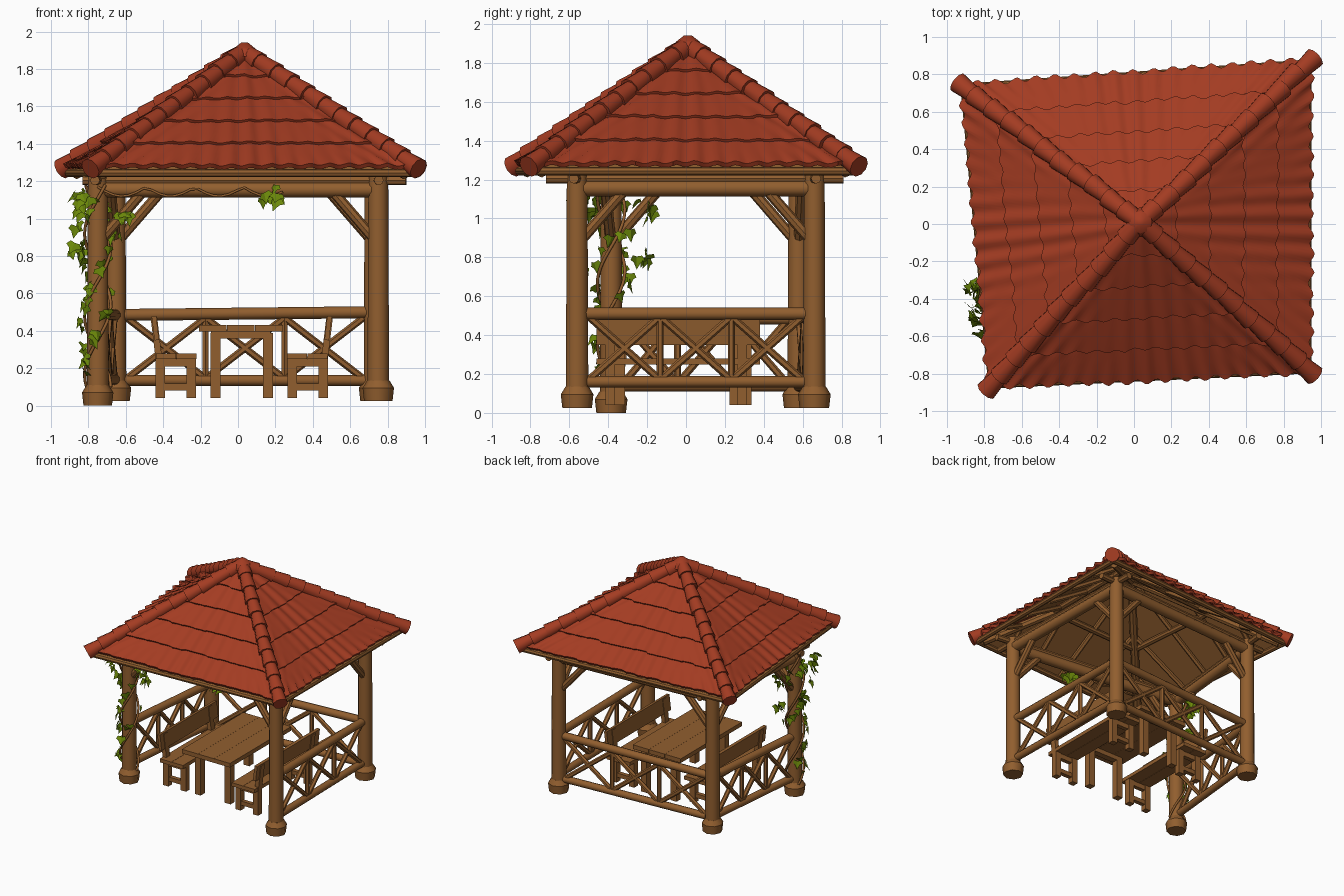
import bpy, bmesh, math, random
from mathutils import Vector as V, Matrix

if "Cube" in bpy.data.objects:
    bpy.data.objects.remove(bpy.data.objects["Cube"])
random.seed(4)

def material(name, col):
    m = bpy.data.materials.new(name)
    m.diffuse_color = (*col, 1)
    m.use_nodes = True
    m.node_tree.nodes["Principled BSDF"].inputs["Base Color"].default_value = m.diffuse_color
    return m
WOOD = material("brown wood", (0.285, 0.113, 0.028))
TILE = material("red clay tile", (0.37, 0.045, 0.016))
LEAF = material("leaf green", (0.15, 0.25, 0.003))

def finish(bm, name, mat, angle=40, normals=True):
    if normals:
        bmesh.ops.recalc_face_normals(bm, faces=bm.faces)
    me = bpy.data.meshes.new(name)
    bm.to_mesh(me)
    bm.free()
    me.materials.append(mat)
    for p in me.polygons:
        p.use_smooth = True
    me.set_sharp_from_angle(angle=math.radians(angle))
    ob = bpy.data.objects.new(name, me)
    bpy.context.collection.objects.link(ob)
    return ob

def pole(bm, a, b, r1, r2=None, sides=10):
    a, b = V(a), V(b)
    d = b - a
    M = Matrix.Translation((a + b) / 2) @ d.to_track_quat('Z', 'Y').to_matrix().to_4x4()
    bmesh.ops.create_cone(bm, cap_ends=True, segments=sides, radius1=r1,
                          radius2=r1 if r2 is None else r2, depth=d.length, matrix=M)

def box(bm, c, size, tilt=0):
    M = Matrix.Translation(c) @ Matrix.Rotation(tilt, 4, 'Y') @ Matrix.Diagonal((*size, 1))
    bmesh.ops.create_cube(bm, size=1, matrix=M)

def at(p, z):
    return V((p[0], p[1], z))

FL, FR, BR, BL = (-.75, -.385), (.75, -.56), (.73, .66), (-.655, .58)
posts = [FL, FR, BR, BL]
names = ["front_left", "front_right", "back_right", "back_left"]

# posts with swollen feet
for p, n in zip(posts, names):
    z0 = 0 if p is FL else .025
    bm = bmesh.new()
    pole(bm, at(p, z0 + .05), at(p, 1.23), .058, .053, 12)
    pole(bm, at(p, z0), at(p, z0 + .07), .076, .084, 8)
    pole(bm, at(p, z0 + .07), at(p, z0 + .11), .084, .06, 8)
    finish(bm, n + "_post", WOOD, 60)

# top beams and corner braces
for i in range(4):
    a, b = posts[i], posts[(i + 1) % 4]
    d = (at(b, 0) - at(a, 0)).normalized()
    bm = bmesh.new()
    pole(bm, at(a, 1.155), at(b, 1.155), .042)
    pole(bm, at(a, 1.205) - d * (.08 if i == 0 else .16), at(b, 1.205) + d * .15, .026, sides=8)
    for p, s in ((a, 1), (b, -1)):
        pole(bm, at(p, .90) + d * s * .03, at(p, 1.13) + d * s * .23, .028, sides=8)
    finish(bm, "top_beam_and_braces_%d" % i, WOOD)

# railings on right, back and left, three crossed panels each
for a, b, n, za, zb, low in ((FR, BR, "right", .51, .51, .16), (BR, BL, "back", .50, .485, .135),
                             (BL, FL, "left", .485, .49, .14)):
    bm = bmesh.new()
    pole(bm, at(a, za), at(b, zb), .032)
    pole(bm, at(a, low), at(b, low), .029)
    A, B = at(a, 0), at(b, 0)
    d = (B - A).normalized() * .06
    A, B = A + d, B - d
    for k in range(3):
        p, q = A.lerp(B, k / 3), A.lerp(B, (k + 1) / 3)
        pole(bm, at(p, low + .01), at(q, zb - .015), .019, sides=6)
        pole(bm, at(p, zb - .015), at(q, low + .01), .019, sides=6)
        if k:
            pole(bm, at(p, low), at(p, zb), .018, sides=6)
    finish(bm, n + "_railing", WOOD)

# table
bm = bmesh.new()
for k in range(3):
    box(bm, (-.135 + .15 * k, -.04, .415), (.149, .82, .035))
for y in (-.34, .31):
    box(bm, (.015, y, .38), (.32, .05, .04))
    for x in (-.12, .16):
        box(bm, (x, y, .215), (.055, .055, .35))
finish(bm, "table", WOOD, 30)

# benches
for s, x0, y0, y1, n in ((-1, -.33, -.42, .34, "left"), (1, .37, -.46, .38, "right")):
    bm = bmesh.new()
    yc, L = (y0 + y1) / 2, y1 - y0
    box(bm, (x0 - s * .055, yc, .265), (.108, L, .03))
    box(bm, (x0 + s * .055, yc, .265), (.108, L, .03))
    box(bm, (x0 + s * .112, yc, .415), (.025, L, .13), s * .12)
    for y in (y0 + .07, y1 - .09):
        box(bm, (x0 - s * .08, y, .145), (.05, .05, .21))
        box(bm, (x0 + s * .085, y, .145), (.05, .05, .21))
        box(bm, (x0 + s * .105, y, .35), (.035, .05, .24), s * .12)
        box(bm, (x0, y, .10), (.16, .035, .035))
        box(bm, (x0, y, .23), (.2, .035, .04))
    finish(bm, n + "_bench", WOOD, 30)

# roof layout
corners = [V((-.77, -.87, 1.275)), V((.94, -.79, 1.275)), V((.94, .87, 1.275)), V((-.92, .74, 1.275))]
apex = V((.035, .01, 1.875))
down = V((0, 0, -.04))

# wooden roof lining
bm = bmesh.new()
ring = [bm.verts.new(c + down * .7) for c in corners]
tip = bm.verts.new(apex + down * .9)
for i in range(4):
    bm.faces.new((ring[i], ring[(i + 1) % 4], tip))
bmesh.ops.solidify(bm, geom=bm.faces[:], thickness=.012)
finish(bm, "roof_lining", WOOD, 20)

# rafters, purlins and eave poles
bm = bmesh.new()
for i in range(4):
    a, b = corners[i] + down, corners[(i + 1) % 4] + down
    top = apex + down * 1.6
    pole(bm, a.lerp(top, .015), b.lerp(top, .015), .022, sides=8)
    pole(bm, a.lerp(top, .05) + down * .6, top + down, .032, sides=8)
    pole(bm, a.lerp(top, .5) + down * .6, b.lerp(top, .5) + down * .6, .025, sides=8)
    for k in range(1, 6):
        e = a.lerp(b, k / 6)
        f = 1 - abs(k / 3 - 1)
        end = a.lerp(top, f * .9) if k < 3 else b.lerp(top, f * .9)
        if k == 3:
            end = top
        pole(bm, e.lerp(top, .05) + down * .4, end + down * .6, .02, sides=6)
finish(bm, "rafters", WOOD)

# stepped, rippled tile courses on the four slopes
TIERS, PITCH = 5, .105
for i in range(4):
    A, B = corners[i], corners[(i + 1) % 4]
    e = (B - A).normalized()
    nrm = (B - A).cross(apex - A).normalized()
    bm = bmesh.new()
    for k in range(TIERS):
        f0, f1 = k / TIERS, min((k + 1) / TIERS + .01, .99)
        rows = []
        cols = max(8, int((B - A).length * (1 - f0) / PITCH * 6))
        jag = [random.uniform(-.006, .006) for _ in range(40)]
        for f, lift in ((f0, -.008), (f0, .018), ((f0 + f1) / 2, .012), (f1, .003)):
            p, q = A.lerp(apex, f), B.lerp(apex, f)
            row = []
            for c in range(cols + 1):
                P = p.lerp(q, c / cols)
                u = (P - A).dot(e) / PITCH
                w = (.012 if k == 0 and f == f0 else .007) * math.cos(2 * math.pi * u)
                slide = (apex - A.lerp(B, .5)).normalized() * (w * .6 + jag[int(u) % 40])
                if f != f0:
                    slide *= 0
                row.append(bm.verts.new(P + nrm * (lift + w) - slide))
            rows.append(row)
        for r, s in zip(rows, rows[1:]):
            for c in range(cols):
                bm.faces.new((r[c], r[c + 1], s[c + 1], s[c]))
    finish(bm, "tile_slope_%d" % i, TILE, 45, False)

# overlapping hip caps and peak
bm = bmesh.new()
up = V((0, 0, .008))
for c in corners:
    d = (c - apex).normalized()
    a, b = c + d * .035 + up, apex + up * 2
    for k in range(11):
        j = V((random.uniform(-.005, .005), random.uniform(-.005, .005), 0))
        pole(bm, a.lerp(b, k / 11) + j, a.lerp(b, (k + 1.15) / 11) + j, .058, .044, 10)
pole(bm, apex - up, apex + V((0, 0, .035)), .08, .06, 10)
pole(bm, apex + V((0, 0, .035)), apex + V((0, 0, .066)), .06, .02, 10)
finish(bm, "hip_caps", TILE)

# climbing vine stems
def stem(name, pts, r):
    cu = bpy.data.curves.new(name, 'CURVE')
    cu.dimensions = '3D'
    cu.bevel_depth, cu.bevel_resolution = r, 1
    sp = cu.splines.new('POLY')
    sp.points.add(len(pts) - 1)
    for q, p in zip(sp.points, pts):
        q.co = (*p, 1)
    cu.materials.append(WOOD)
    bpy.context.collection.objects.link(bpy.data.objects.new(name, cu))

def coil(t, ph):
    a = t * 9 + ph
    return V((FL[0] + .07 * math.cos(a), FL[1] + .07 * math.sin(a), .1 + 1.08 * t))
for ph in (0, 2.6):
    stem("vine_stem", [coil(t / 40, ph) for t in range(41)], .009)
run = [at(FL, 1.15).lerp(at(FR, 1.15), t / 24 * .66) +
       V((0, -.055, .02 - .05 * abs(math.sin(t * .5)))) for t in range(25)]
stem("vine_runner", run, .007)

# ivy leaves
def leaf(bm, p, out, size):
    outline = [(0, 0), (.5, -.1), (.8, .35), (.4, .55), (0, 1.25), (-.4, .55), (-.8, .35), (-.5, -.1)]
    z = (out + V([random.uniform(-.6, .6) for _ in range(3)])).normalized()
    x = z.cross(V((random.uniform(-.5, .5), random.uniform(-.5, .5), -1))).normalized()
    y = z.cross(x)
    vs = [bm.verts.new(p + (x * u + y * -v - z * abs(u) * .3) * size) for u, v in outline]
    for k in range(1, 7):
        bm.faces.new((vs[0], vs[k], vs[k + 1]))
bm = bmesh.new()
for k in range(48):
    t = .08 + .9 * (k / 47) ** .85
    p = coil(t, random.choice((0, 2.6)))
    out = (p - at(FL, p.z)).normalized()
    out = (out + V((-.5, -.4, 0))).normalized()
    p = at(FL, p.z) + out * random.uniform(.075, .085 + .07 * t)
    leaf(bm, p, out, random.uniform(.04, .058))
for c, n, s in ((V((.17, -.54, 1.14)), 8, .055), (V((-.73, -.22, .82)), 6, .04),
                (V((-.74, -.2, 1.07)), 7, .07), (V((-.62, -.45, 1.0)), 5, .04),
                (V((-.82, -.53, 1.1)), 7, .06), (V((-.86, -.35, .85)), 4, .04)):
    for k in range(n):
        off = V([random.uniform(-s, s) for _ in range(3)])
        leaf(bm, c + off * .9, V((-.4, -.9, .3)), random.uniform(.045, .06))
finish(bm, "ivy_leaves", LEAF, 20, False)
